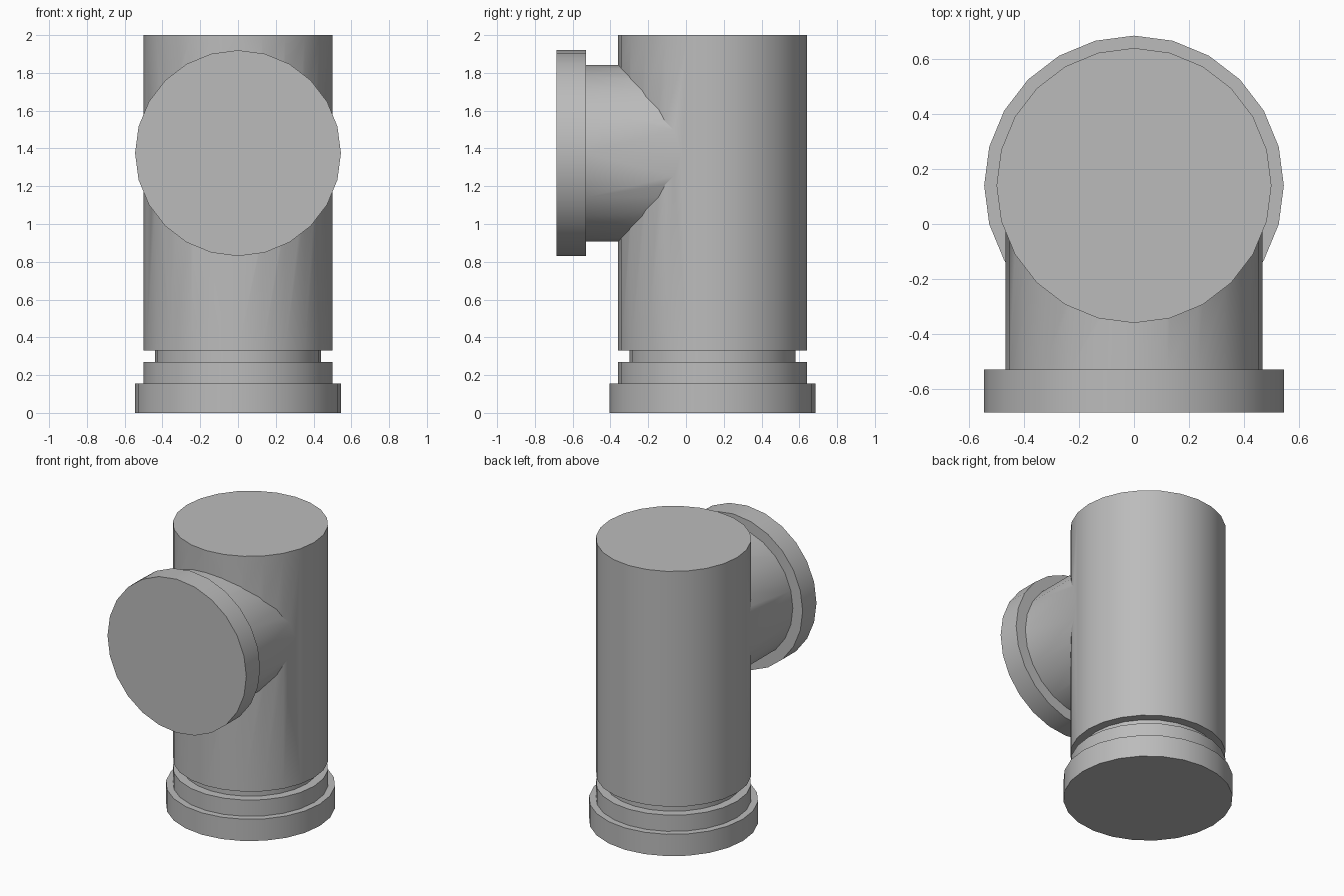
import bpy, bmesh
from math import pi, sin, cos, radians
from mathutils import Matrix, Vector

SIDES = 24

cube = bpy.data.objects.get("Cube")
if cube:
    bpy.data.objects.remove(cube, do_unlink=True)

grey = bpy.data.materials.new("plain_grey")
grey.use_nodes = True
colour = (0.5, 0.5, 0.5, 1)
grey.diffuse_color = colour
grey.node_tree.nodes["Principled BSDF"].inputs["Base Color"].default_value = colour


def lathe(name, profile, matrix):
    """Closed solid turned from (radius, height) steps, capped at both ends."""
    bm = bmesh.new()
    rings = []
    for r, h in profile:
        angles = [2 * pi * i / SIDES for i in range(SIDES)]
        rings.append([bm.verts.new((r * cos(a), r * sin(a), h)) for a in angles])
    for low, high in zip(rings, rings[1:]):
        for i in range(SIDES):
            j = (i + 1) % SIDES
            bm.faces.new((low[i], low[j], high[j], high[i]))
    bm.faces.new(rings[0][::-1])
    bm.faces.new(rings[-1])
    bm.transform(matrix)
    mesh = bpy.data.meshes.new(name)
    bm.to_mesh(mesh)
    bm.free()
    mesh.materials.append(grey)
    obj = bpy.data.objects.new(name, mesh)
    bpy.context.collection.objects.link(obj)
    return obj


# Upright pipe with base collar and groove
R, COLLAR, GROOVE = 0.5, 0.545, 0.44
pipe = lathe("pipe_tee", [
    (COLLAR, 0), (COLLAR, 0.155), (R, 0.155), (R, 0.27),
    (GROOVE, 0.27), (GROOVE, 0.33), (R, 0.33), (R, 2)],
    Matrix.Translation((0, 0.14, 0)))

# Side branch with end collar, pointing forward
branch = lathe("branch", [
    (0.468, 0), (0.468, 0.67), (COLLAR, 0.67), (COLLAR, 0.825)],
    Matrix.Translation((0, 0.14, 1.375)) @ Matrix.Rotation(radians(90), 4, "X"))

# Weld the branch into the pipe
weld = pipe.modifiers.new("weld", "BOOLEAN")
weld.operation = "UNION"
weld.solver = "EXACT"
weld.object = branch
bpy.context.view_layer.objects.active = pipe
pipe.select_set(True)
bpy.ops.object.modifier_apply(modifier="weld")
bpy.data.objects.remove(branch, do_unlink=True)
bpy.ops.object.shade_smooth_by_angle(angle=radians(30))
